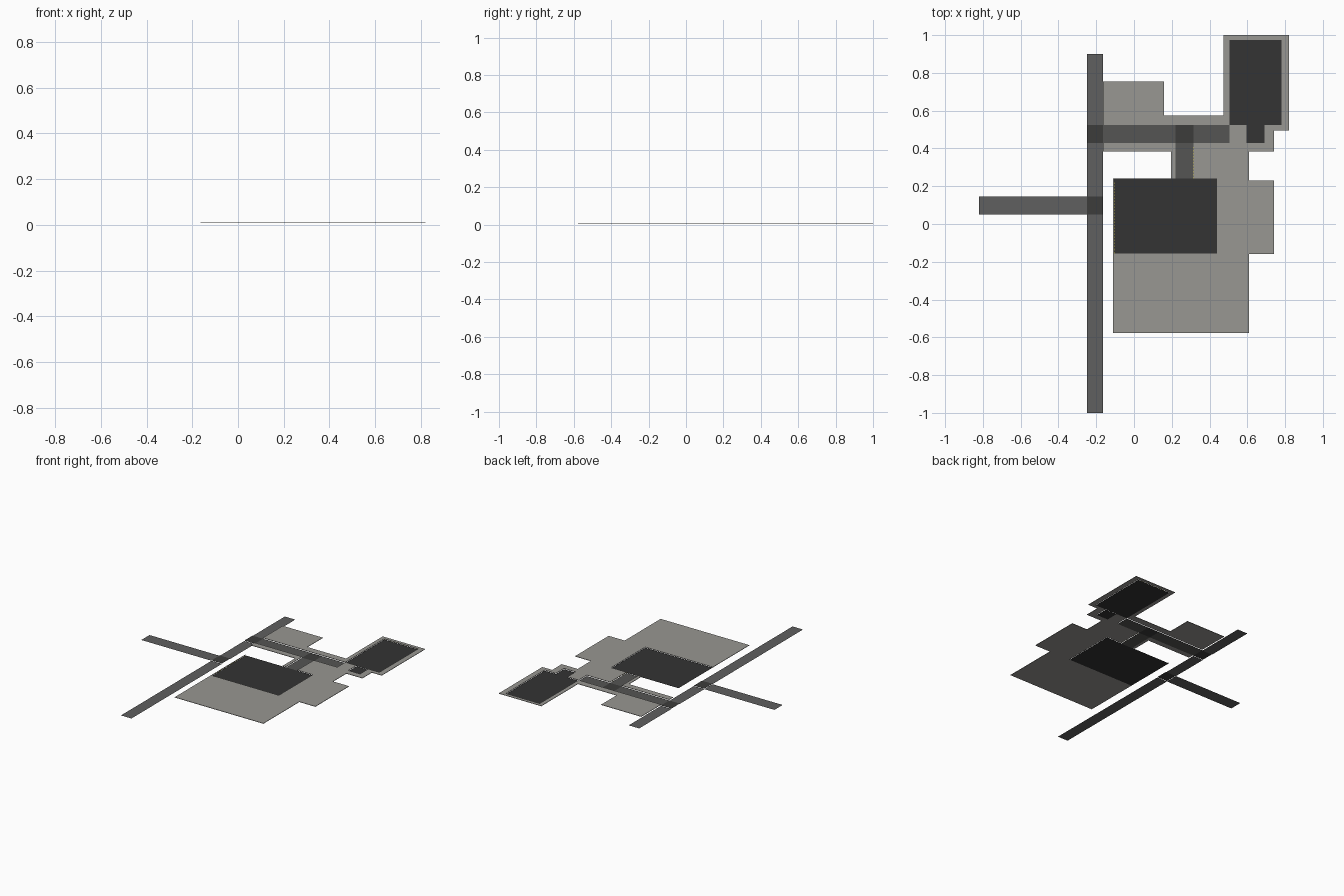
import bpy, bmesh

if "Cube" in bpy.data.objects:
    bpy.data.objects.remove(bpy.data.objects["Cube"])


def material(name, rgb):
    m = bpy.data.materials.new(name)
    m.diffuse_color = (*rgb, 1.0)
    m.use_nodes = True
    m.node_tree.nodes["Principled BSDF"].inputs["Base Color"].default_value = m.diffuse_color
    return m


CONCRETE = material("light warm grey", (0.315, 0.309, 0.287))
ROAD = material("mid grey", (0.115, 0.115, 0.115))
LANE = material("grey on concrete", (0.09, 0.09, 0.087))
CROSS = material("dark grey", (0.045, 0.045, 0.043))
ASPHALT = material("charcoal", (0.033, 0.033, 0.033))
YELLOW = material("line yellow", (0.5, 0.42, 0.04))


def inside(x, y, rects):
    return any(a < x < c and b < y < d for a, b, c, d in rects)


def region(name, rects, z, mat, cut=(), thick=0.0):
    """Flat sheet covering the union of rects minus the cut rects."""
    every = list(rects) + list(cut)
    xs = sorted({v for r in every for v in (r[0], r[2])})
    ys = sorted({v for r in every for v in (r[1], r[3])})
    bm = bmesh.new()
    for x0, x1 in zip(xs, xs[1:]):
        for y0, y1 in zip(ys, ys[1:]):
            mx, my = (x0 + x1) / 2, (y0 + y1) / 2
            if inside(mx, my, rects) and not inside(mx, my, cut):
                bm.faces.new([bm.verts.new((x, y, z)) for x, y in
                              ((x0, y0), (x1, y0), (x1, y1), (x0, y1))])
    bmesh.ops.remove_doubles(bm, verts=bm.verts[:], dist=1e-5)
    if thick:
        res = bmesh.ops.extrude_face_region(bm, geom=bm.faces[:], use_keep_orig=True)
        top = [v for v in res["geom"] if isinstance(v, bmesh.types.BMVert)]
        bmesh.ops.translate(bm, verts=top, vec=(0, 0, thick))
        bmesh.ops.recalc_face_normals(bm, faces=bm.faces[:])
    me = bpy.data.meshes.new(name)
    bm.to_mesh(me)
    bm.free()
    me.materials.append(mat)
    ob = bpy.data.objects.new(name, me)
    bpy.context.collection.objects.link(ob)
    return ob


def dashes(name, lines, z=0.007, width=0.004, step=0.016):
    """Tiny dashes along axis-aligned lines (x0, y0, x1, y1)."""
    bm = bmesh.new()
    h = width / 2
    for x0, y0, x1, y1 in lines:
        along_x = y0 == y1
        n = int(max(x1 - x0, y1 - y0) / step)
        for i in range(n):
            if along_x:
                a, b, c, d = x0 + i * step, y0 - h, x0 + (i + 0.5) * step, y0 + h
            else:
                a, b, c, d = x0 - h, y0 + i * step, x0 + h, y0 + (i + 0.5) * step
            bm.faces.new([bm.verts.new((x, y, z)) for x, y in
                          ((a, b), (c, b), (c, d), (a, d))])
    me = bpy.data.meshes.new(name)
    bm.to_mesh(me)
    bm.free()
    me.materials.append(YELLOW)
    bpy.context.collection.objects.link(bpy.data.objects.new(name, me))


# Layout rectangles (x0, y0, x1, y1)
main_road = (-0.25, -1.0, -0.165, 0.90)
west_road = (-0.82, 0.05, -0.165, 0.145)
cross_lane = (-0.25, 0.43, 0.505, 0.525)
lot_lane = (0.22, 0.24, 0.315, 0.525)
short_lane = (0.595, 0.43, 0.69, 0.525)
lot_a = (-0.105, -0.155, 0.44, 0.24)
lot_b = (0.505, 0.525, 0.78, 0.975)
plate = [(0.475, 0.495, 0.82, 1.0), (-0.165, 0.385, 0.16, 0.755),
         (-0.165, 0.385, 0.74, 0.575), (0.195, 0.24, 0.61, 0.385),
         (-0.11, -0.577, 0.61, 0.24), (0.61, -0.16, 0.74, 0.23)]
crossings = [(-0.25, 0.43, -0.165, 0.525), (-0.25, 0.05, -0.165, 0.145),
             (0.22, 0.43, 0.315, 0.525)]

# Concrete ground with openings for the paved parts
region("concrete_ground", plate, 0.007, CONCRETE,
       cut=[cross_lane, lot_lane, short_lane, lot_a, lot_b], thick=0.003)

# Roads and lanes
region("main_road", [main_road], 0.0, ROAD, cut=crossings)
region("west_road", [west_road], 0.0, ROAD, cut=crossings)
region("cross_lane", [cross_lane], 0.003, LANE, cut=crossings)
region("lot_lane", [lot_lane], 0.003, LANE, cut=crossings)
region("road_crossings", crossings, 0.003, CROSS)

# Parking lots
region("short_lane", [short_lane], 0.004, ASPHALT)
region("parking_lot_large", [lot_a], 0.005, ASPHALT)
region("parking_lot_small", [lot_b], 0.005, ASPHALT)

# Fine dashed yellow edging
dashes("yellow_edging", [
    (-0.105, -0.155, -0.105, 0.24), (0.505, 0.975, 0.78, 0.975),
    (0.315, 0.24, 0.315, 0.43)])
